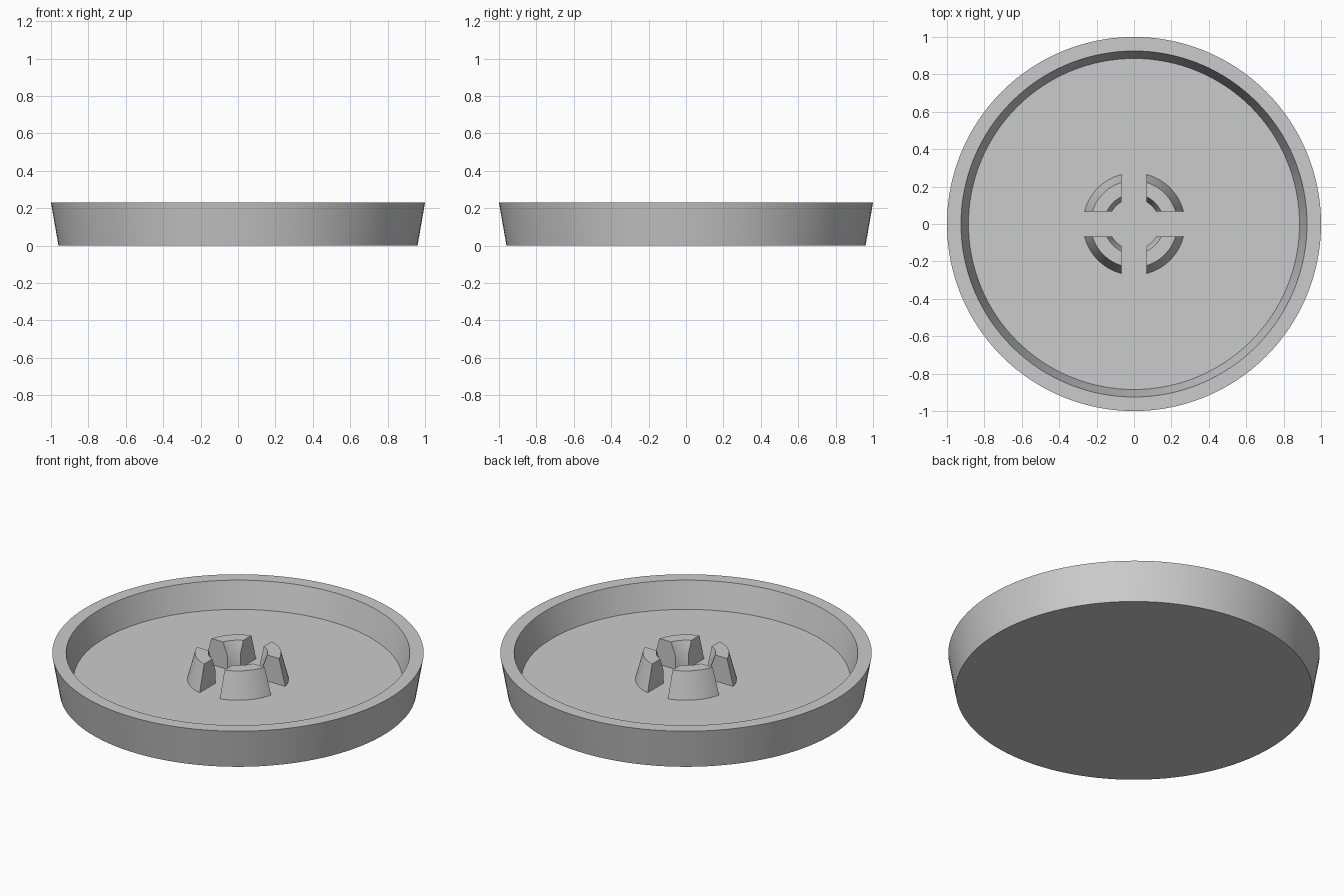
import bpy
import bmesh
from math import pi, radians
from mathutils import Matrix

cube = bpy.data.objects.get("Cube")
if cube:
    bpy.data.objects.remove(cube, do_unlink=True)

grey = bpy.data.materials.new("plain_grey")
grey.use_nodes = True
colour = (0.6, 0.6, 0.6, 1)
grey.diffuse_color = colour
grey.node_tree.nodes["Principled BSDF"].inputs["Base Color"].default_value = colour


def lathe(profile, steps, closed=False):
    """Spin (radius, height) points about the z axis."""
    bm = bmesh.new()
    verts = [bm.verts.new((r, 0, z)) for r, z in profile]
    pairs = list(zip(verts, verts[1:]))
    if closed:
        pairs.append((verts[-1], verts[0]))
    edges = [bm.edges.new(p) for p in pairs]
    bmesh.ops.spin(bm, geom=verts + edges, axis=(0, 0, 1), cent=(0, 0, 0),
                   angle=2 * pi, steps=steps, use_duplicate=False)
    bmesh.ops.remove_doubles(bm, verts=bm.verts[:], dist=0.0001)
    bmesh.ops.recalc_face_normals(bm, faces=bm.faces[:])
    return bm


def finish(name, bm):
    mesh = bpy.data.meshes.new(name)
    bm.to_mesh(mesh)
    bm.free()
    mesh.materials.append(grey)
    obj = bpy.data.objects.new(name, mesh)
    bpy.context.collection.objects.link(obj)
    bpy.ops.object.select_all(action='DESELECT')
    obj.select_set(True)
    bpy.context.view_layer.objects.active = obj
    bpy.ops.object.shade_smooth_by_angle(angle=radians(25))
    return obj


TOP, FLOOR, SLOT = 0.23, 0.075, 0.067

# Shallow dish with flared walls
finish("dish", lathe([(0, 0), (0.96, 0), (1.0, TOP), (0.925, TOP),
                      (0.885, FLOOR), (0, FLOOR)], 128))

# Four prongs: quarters of a tapered collar, separated by a cross-shaped slot
collar = [(0.273, FLOOR), (0.232, TOP), (0.16, TOP),
          (0.135, 0.155), (0.135, FLOOR)]
corners = ("back_left", "back_right", "front_right", "front_left")
for i, corner in enumerate(corners):
    bm = lathe(collar, 96, closed=True)
    for normal in ((1, 0, 0), (0, 1, 0)):
        point = [SLOT * n for n in normal]
        bmesh.ops.bisect_plane(bm, geom=bm.verts[:] + bm.edges[:] + bm.faces[:],
                               plane_co=point, plane_no=normal, clear_inner=True)
        rim = [e for e in bm.edges if e.is_boundary]
        bmesh.ops.holes_fill(bm, edges=rim, sides=0)
    bmesh.ops.recalc_face_normals(bm, faces=bm.faces[:])
    bm.transform(Matrix.Rotation(i * pi / 2, 4, 'Z'))
    finish("prong_" + corner, bm)
